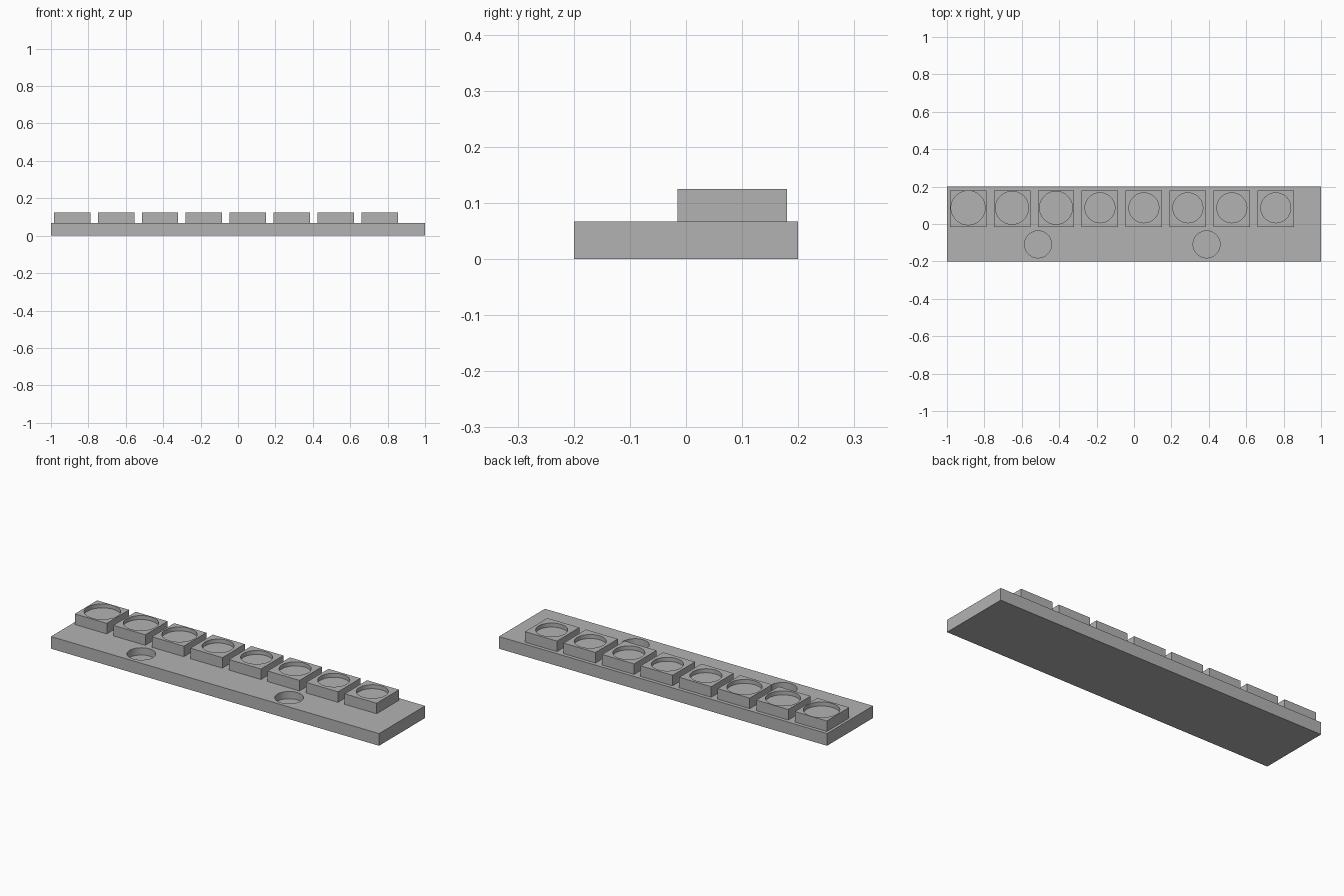
import bpy
import math

if "Cube" in bpy.data.objects:
    bpy.data.objects.remove(bpy.data.objects["Cube"], do_unlink=True)

GREY = (0.45, 0.45, 0.45, 1)
grey = bpy.data.materials.new("plain grey")
grey.use_nodes = True
grey.diffuse_color = GREY
grey.node_tree.nodes["Principled BSDF"].inputs["Base Color"].default_value = GREY

BASE_TOP, BLOCK_TOP = 0.067, 0.125


def box(name, x, y, z0, z1, width, depth):
    bpy.ops.mesh.primitive_cube_add(size=1, location=(x, y, (z0 + z1) / 2))
    ob = bpy.context.object
    ob.name = name
    ob.scale = (width, depth, z1 - z0)
    bpy.ops.object.transform_apply(location=False, rotation=False, scale=True)
    ob.data.materials.append(grey)
    return ob


def drill(ob, x, y, top, radius, depth):
    """Sink a round, flat-bottomed pocket into the top of a part."""
    bpy.ops.mesh.primitive_cylinder_add(
        vertices=64, radius=radius, depth=depth * 2, location=(x, y, top))
    cutter = bpy.context.object
    cutter.data.materials.append(grey)
    cutter.hide_render = True
    mod = ob.modifiers.new("pocket", 'BOOLEAN')
    mod.operation, mod.solver, mod.object = 'DIFFERENCE', 'EXACT', cutter
    bpy.ops.object.select_all(action='DESELECT')
    bpy.context.view_layer.objects.active = ob
    ob.select_set(True)
    bpy.ops.object.modifier_apply(modifier=mod.name)
    bpy.data.objects.remove(cutter, do_unlink=True)
    bpy.ops.object.shade_smooth_by_angle(angle=math.radians(30))


# Base plate with two finger holes along the front
base = box("base_plate", 0, 0, 0, BASE_TOP, 2, 0.4)
for x in (-0.513, 0.388):
    drill(base, x, -0.109, BASE_TOP, 0.072, 0.04)

# Row of square holders, their round pockets narrowing from right to left
for i, radius in enumerate([0.091, 0.088, 0.088] + [0.08] * 5):
    x = -0.887 + 0.235 * i
    holder = box(f"holder_{i + 1}", x, 0.0825, BASE_TOP, BLOCK_TOP, 0.195, 0.195)
    drill(holder, x, 0.0865, BLOCK_TOP, radius, 0.022)
